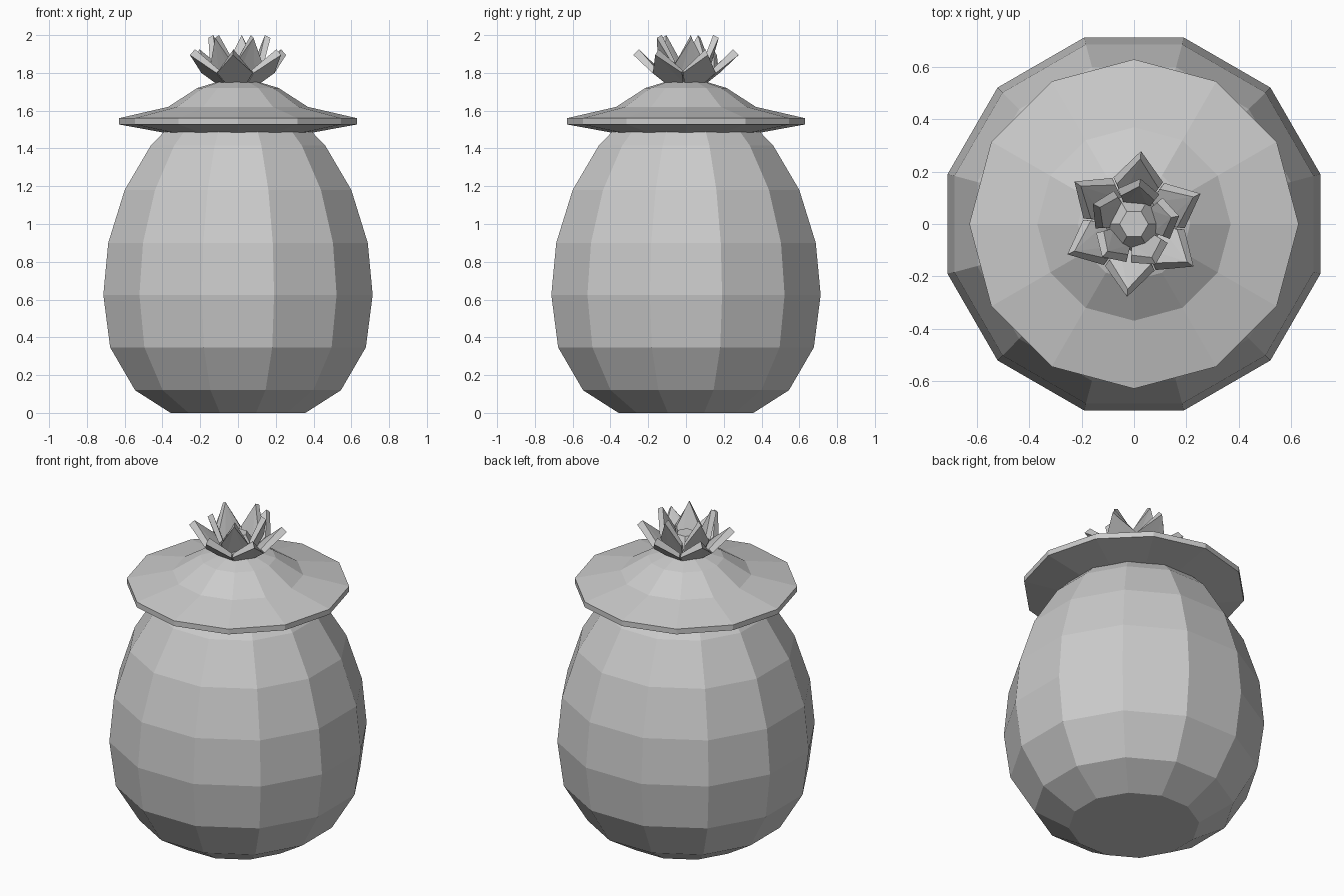
import bpy
import math

if "Cube" in bpy.data.objects:
    bpy.data.objects.remove(bpy.data.objects["Cube"])

grey = bpy.data.materials.new("plain grey")
grey.diffuse_color = (0.6, 0.6, 0.6, 1)
grey.use_nodes = True
grey.node_tree.nodes["Principled BSDF"].inputs["Base Color"].default_value = grey.diffuse_color


def make(name, verts, faces):
    mesh = bpy.data.meshes.new(name)
    mesh.from_pydata(verts, [], faces)
    mesh.materials.append(grey)
    obj = bpy.data.objects.new(name, mesh)
    bpy.context.collection.objects.link(obj)
    return obj


def lathe(name, profile, sides, offset=0.0):
    """Faceted solid of revolution from (radius, z) rings, bottom to top."""
    verts, faces = [], []
    for r, z in profile:
        for i in range(sides):
            a = math.radians(offset) + math.tau * i / sides
            verts.append((r * math.cos(a), r * math.sin(a), z))
    for k in range(len(profile) - 1):
        for i in range(sides):
            j = (i + 1) % sides
            faces.append((k * sides + i, k * sides + j,
                          (k + 1) * sides + j, (k + 1) * sides + i))
    faces.append(tuple(reversed(range(sides))))
    faces.append(tuple(range(len(verts) - sides, len(verts))))
    return make(name, verts, faces)


def leaf(name, angle, outer, inner):
    """Thick pointed leaf; each side lists base, shoulder, tip as (r, half width, z)."""
    verts = []
    for (br, bw, bz), (sr, sw, sz), (tr, tw, tz) in (outer, inner):
        for r, t, z in ((br, -bw, bz), (br, bw, bz), (sr, sw, sz),
                        (tr, 0, tz), (sr, -sw, sz)):
            c, s = math.cos(angle), math.sin(angle)
            verts.append((r * c - t * s, r * s + t * c, z))
    # each side is folded along the leaf's middle
    faces = [(0, 1, 3), (1, 2, 3), (0, 3, 4), (5, 8, 6), (6, 8, 7), (5, 9, 8)]
    for i in range(5):
        j = (i + 1) % 5
        faces.append((j, i, i + 5, j + 5))
    make(name, verts, faces)


# Jar body
k = 1 / math.cos(math.radians(15))
body = [(0.357, 0), (0.545, 0.12), (0.677, 0.347), (0.713, 0.625),
        (0.687, 0.9), (0.6, 1.18), (0.462, 1.415), (0.37, 1.51)]
lathe("jar_body", [(r * k, z) for r, z in body], 12, 15)

# Brimmed lid
lathe("lid", [(0.40, 1.485), (0.63, 1.527), (0.63, 1.56), (0.37, 1.62),
              (0.215, 1.72), (0.10, 1.755)], 12)

# Crown core
lathe("crown_core", [(0.10, 1.74), (0.12, 1.77), (0.055, 1.87)], 6)

# Outer ring of spreading leaves
for i in range(6):
    leaf(f"outer_leaf_{i + 1}", math.radians(24.5 + 60 * i),
         [(0.11, 0.06, 1.75), (0.17, 0.095, 1.80), (0.28, 0, 1.895)],
         [(0.09, 0.05, 1.765), (0.145, 0.08, 1.815), (0.25, 0, 1.925)])

# Inner ring of upright leaves
for i in range(5):
    leaf(f"inner_leaf_{i + 1}", math.radians(82 + 72 * i),
         [(0.085, 0.055, 1.76), (0.125, 0.08, 1.85), (0.175, 0, 1.985)],
         [(0.065, 0.045, 1.77), (0.10, 0.065, 1.86), (0.145, 0, 2.0)])
